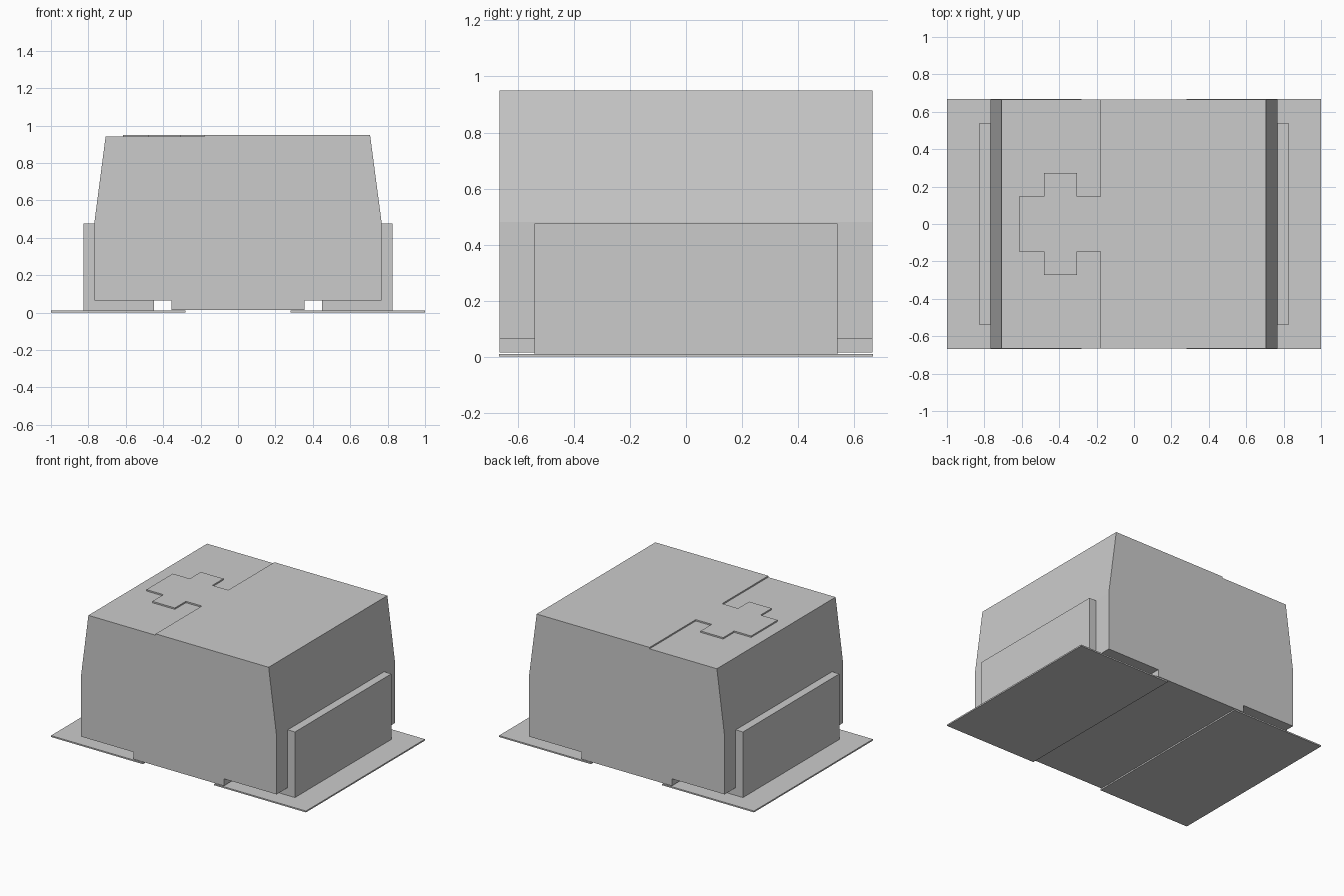
import bpy
import bmesh
from mathutils import Vector

# Remove the default cube only
cube = bpy.data.objects.get("Cube")
if cube:
    bpy.data.objects.remove(cube, do_unlink=True)

GREY = (0.6, 0.6, 0.6, 1.0)
material = bpy.data.materials.new("plain grey")
material.use_nodes = True
material.diffuse_color = GREY
material.node_tree.nodes["Principled BSDF"].inputs["Base Color"].default_value = GREY


def prism(name, outline, start, end, axis):
    """Extrude a closed 2D outline along y (outline in xz) or z (outline in xy)."""
    def place(a, b):
        return (a, start, b) if axis == "y" else (a, b, start)

    bm = bmesh.new()
    face = bm.faces.new([bm.verts.new(place(a, b)) for a, b in outline])
    grown = bmesh.ops.extrude_face_region(bm, geom=[face], use_keep_orig=True)
    step = Vector((0, end - start, 0)) if axis == "y" else Vector((0, 0, end - start))
    moved = [v for v in grown["geom"] if isinstance(v, bmesh.types.BMVert)]
    bmesh.ops.translate(bm, verts=moved, vec=step)
    bmesh.ops.recalc_face_normals(bm, faces=bm.faces)
    mesh = bpy.data.meshes.new(name)
    bm.to_mesh(mesh)
    bm.free()
    mesh.materials.append(material)
    obj = bpy.data.objects.new(name, mesh)
    bpy.context.collection.objects.link(obj)
    return obj


DEPTH = 0.665      # half depth of the body
LOW, HIGH = 0.94, 0.95   # two roof levels
STEP_X = -0.18

# Main body: tapered upper half, stepped roof, narrow tongue underneath
body_profile = [
    (-0.355, 0.015), (0.355, 0.015), (0.355, 0.065), (0.768, 0.065),
    (0.768, 0.48), (0.706, HIGH), (STEP_X, HIGH), (STEP_X, LOW),
    (-0.708, LOW), (-0.768, 0.48), (-0.768, 0.065), (-0.355, 0.065),
]
prism("body", body_profile, -DEPTH, DEPTH, "y")

# Raised cross joined to the higher roof
arm, tip = 0.148, 0.272
cross_half = [(STEP_X, arm), (-0.305, arm), (-0.305, tip),
              (-0.482, tip), (-0.482, arm), (-0.615, arm)]
cross = cross_half + [(x, -y) for x, y in reversed(cross_half)]
prism("roof_cross", cross, LOW, HIGH, "z")

# Side brackets wrapping under the body, and thin ground plates
bracket = [(0.45, 0.01), (0.825, 0.01), (0.825, 0.475),
           (0.768, 0.475), (0.768, 0.065), (0.45, 0.065)]
plate = [(0.28, 0.0), (1.0, 0.0), (1.0, 0.01), (0.28, 0.01)]
for side, sign in (("left", 1), ("right", -1)):
    prism(side + "_bracket", [(sign * x, z) for x, z in bracket], -0.54, 0.54, "y")
    prism(side + "_ground_plate", [(sign * x, z) for x, z in plate], -0.667, 0.667, "y")
